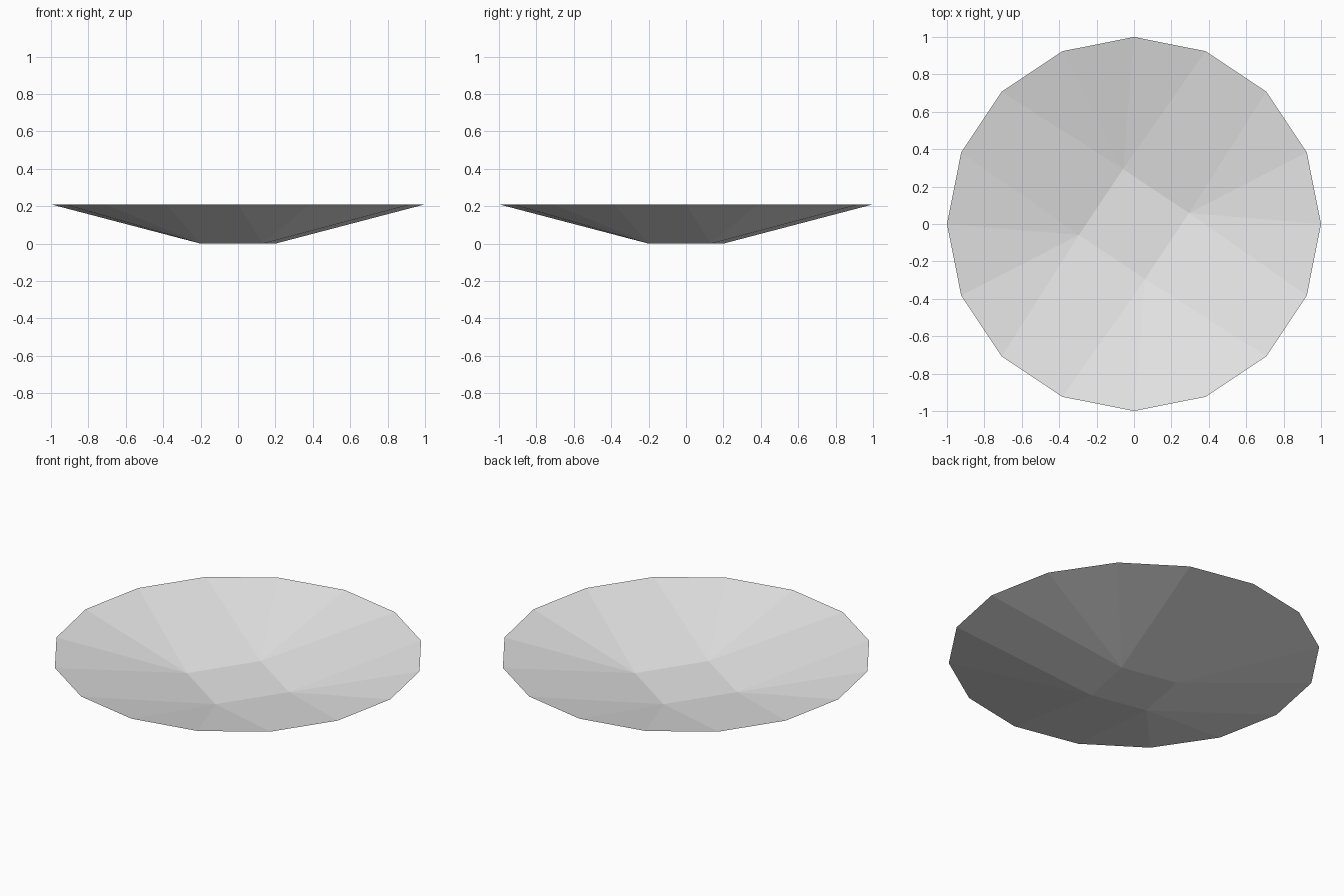
import bpy
import bmesh
from math import cos, sin, radians

cube = bpy.data.objects.get("Cube")
if cube:
    bpy.data.objects.remove(cube, do_unlink=True)

RIM_SIDES = 16
RIM_Z = 0.21
STEP = 360 / RIM_SIDES

grey = bpy.data.materials.new("light_grey")
grey.use_nodes = True
colour = (0.8, 0.8, 0.8, 1)
grey.diffuse_color = colour
grey.node_tree.nodes["Principled BSDF"].inputs["Base Color"].default_value = colour


def ring(bm, count, radius, z, turn=0):
    """Regular polygon of vertices, turned by a number of rim steps."""
    angles = [radians(turn * STEP + 360 * i / count) for i in range(count)]
    return [bm.verts.new((radius * cos(a), radius * sin(a), z)) for a in angles]


def shell(bm, rim, square, first, upward):
    """Fan each square corner to four rim points, with a flat panel per side."""
    def face(*verts):
        bm.faces.new(verts if upward else verts[::-1])

    for k, corner in enumerate(square):
        fan = [rim[(first + 4 * k + i) % RIM_SIDES] for i in range(5)]
        for a, b in zip(fan[:3], fan[1:4]):
            face(corner, a, b)
        face(corner, fan[3], fan[4], square[(k + 1) % 4])
    face(*square)


bm = bmesh.new()
rim = ring(bm, RIM_SIDES, 1, RIM_Z)
# Inside of the dish, with its square floor
shell(bm, rim, ring(bm, 4, 0.3, 0.042, 0.5), -1, True)
# Underside, with a smaller square foot twisted one rim step further
shell(bm, rim, ring(bm, 4, 0.24, 0, 1.5), 0, False)

mesh = bpy.data.meshes.new("dish")
bm.to_mesh(mesh)
bm.free()
mesh.materials.append(grey)
dish = bpy.data.objects.new("dish", mesh)
bpy.context.collection.objects.link(dish)
